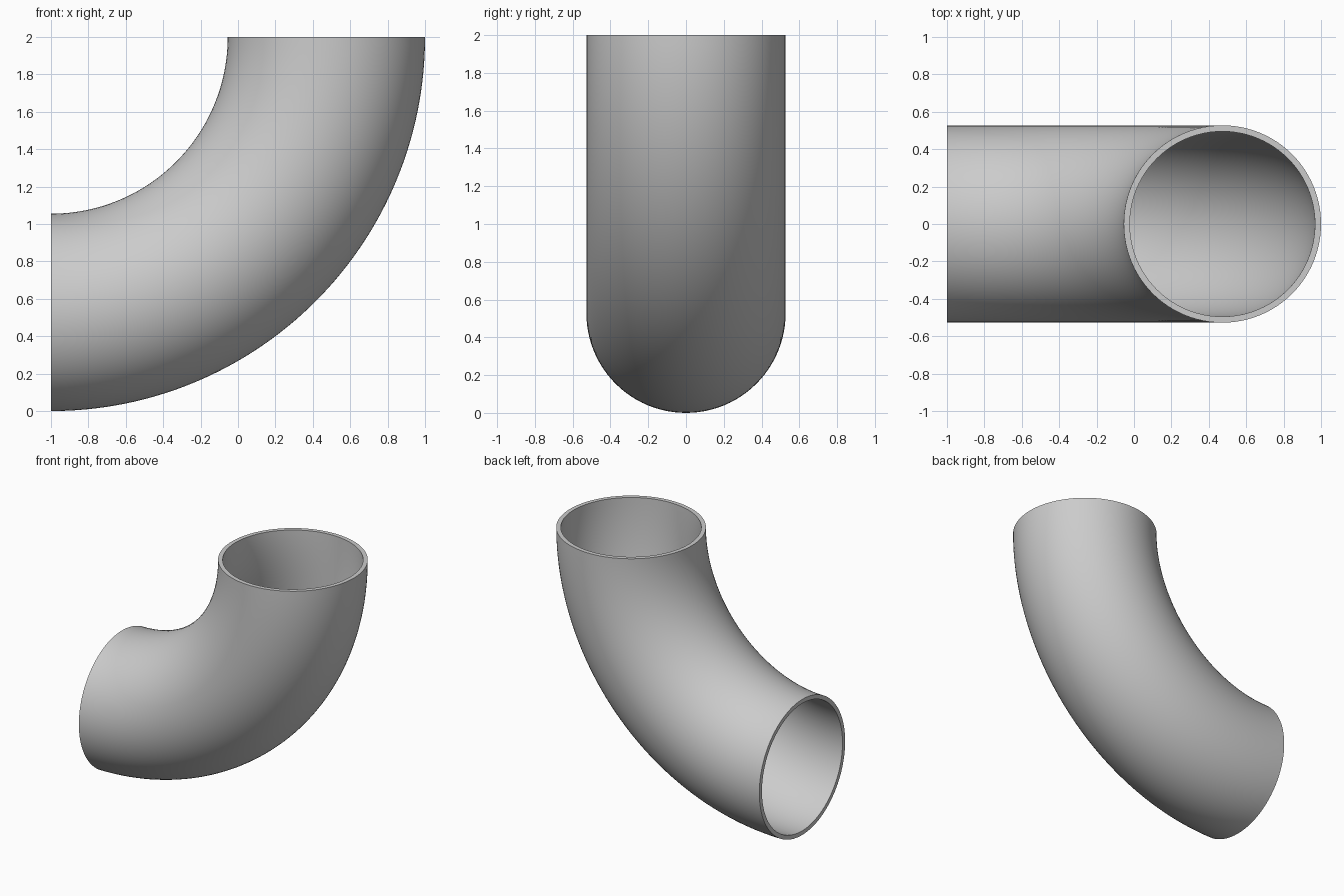
import bpy, bmesh
from math import sin, cos, pi
from mathutils import Vector, Matrix

cube = bpy.data.objects.get("Cube")
if cube:
    bpy.data.objects.remove(cube, do_unlink=True)

OUTER, INNER = 0.5275, 0.495      # pipe radii
BEND = 2 - OUTER                  # bend radius of the centreline
CENTRE = Vector((-1, 0, 2))       # centre of the bend
SIDES, STEPS = 96, 64

# Plain grey material
grey = bpy.data.materials.new("light_grey")
grey.use_nodes = True
colour = (0.6, 0.6, 0.6, 1)
grey.diffuse_color = colour
grey.node_tree.nodes["Principled BSDF"].inputs["Base Color"].default_value = colour

# Flat ring profile at the lower mouth, spun a quarter turn into an elbow
bm = bmesh.new()


def circle(radius):
    angles = [2 * pi * i / SIDES for i in range(SIDES)]
    return [bm.verts.new(CENTRE + Vector((0, radius * sin(a), radius * cos(a) - BEND)))
            for a in angles]


outer, inner = circle(OUTER), circle(INNER)
ring = [bm.faces.new((outer[i], outer[(i + 1) % SIDES], inner[(i + 1) % SIDES], inner[i]))
        for i in range(SIDES)]
cap = bmesh.ops.duplicate(bm, geom=ring)["geom"]
bmesh.ops.spin(bm, geom=ring, cent=CENTRE, axis=(0, -1, 0), angle=pi / 2,
               steps=STEPS, use_duplicate=False)
bmesh.ops.remove_doubles(bm, verts=bm.verts, dist=0.0001)

# Make sure each mouth has one rim and all faces point outward
bmesh.ops.recalc_face_normals(bm, faces=bm.faces)
mesh = bpy.data.meshes.new("pipe_elbow")
bm.to_mesh(mesh)
bm.free()
mesh.materials.append(grey)

elbow = bpy.data.objects.new("pipe_elbow", mesh)
bpy.context.collection.objects.link(elbow)
bpy.context.view_layer.objects.active = elbow
elbow.select_set(True)
bpy.ops.object.shade_smooth_by_angle(angle=pi / 6)
